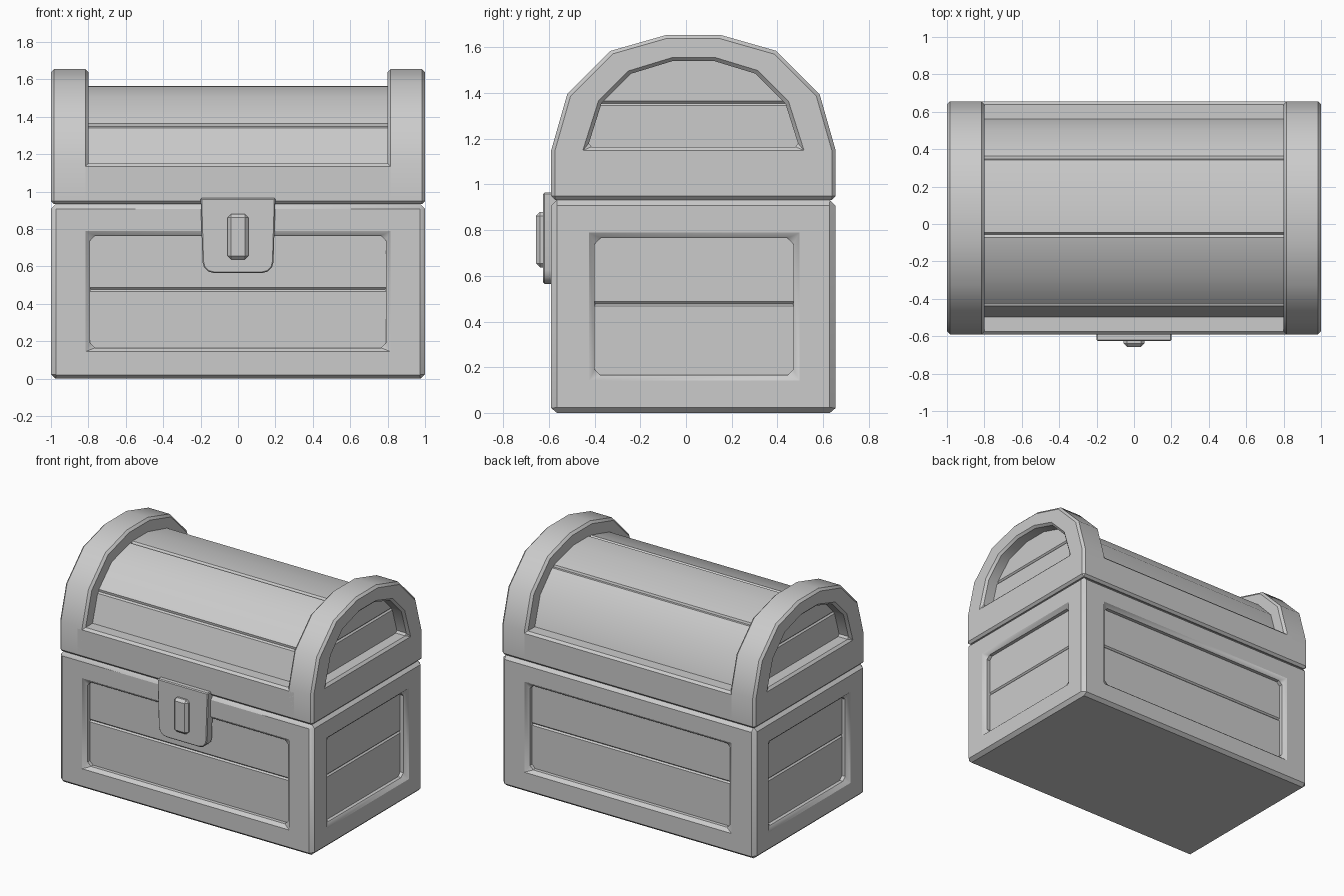
import bpy, bmesh, math

if "Cube" in bpy.data.objects:
    bpy.data.objects.remove(bpy.data.objects["Cube"])


def finish(ob, bevel=0.0, cutters=(), mirror=None, smooth=35):
    """Cut, bevel, mirror and shade an object, then drop its cutters."""
    for c in cutters:
        m = ob.modifiers.new("cut", 'BOOLEAN')
        m.operation, m.solver, m.object = 'DIFFERENCE', 'EXACT', c
    if bevel:
        m = ob.modifiers.new("bevel", 'BEVEL')
        m.width, m.segments = bevel, 1
        m.limit_method, m.angle_limit = 'ANGLE', math.radians(40)
    if mirror is not None:
        m = ob.modifiers.new("mirror", 'MIRROR')
        m.use_axis = [i == 0 for i in range(3)]
        m.use_clip = False
    bpy.ops.object.select_all(action='DESELECT')
    bpy.context.view_layer.objects.active = ob
    ob.select_set(True)
    for m in list(ob.modifiers):
        bpy.ops.object.modifier_apply(modifier=m.name)
    for c in cutters:
        bpy.data.objects.remove(c, do_unlink=True)
    bpy.ops.object.shade_smooth_by_angle(angle=math.radians(smooth))
    return ob


def prism(name, pts, axis, a, b):
    """Extrude a 2D profile along x (points are y,z) or y (points are x,z)."""
    bm = bmesh.new()
    rings = []
    for t in (a, b):
        rings.append([bm.verts.new((t, u, v) if axis == 'x' else (u, t, v)) for u, v in pts])
    bm.faces.new(rings[0])
    bm.faces.new(rings[1])
    n = len(pts)
    for i in range(n):
        j = (i + 1) % n
        bm.faces.new((rings[0][i], rings[0][j], rings[1][j], rings[1][i]))
    bmesh.ops.recalc_face_normals(bm, faces=bm.faces)
    me = bpy.data.meshes.new(name)
    bm.to_mesh(me)
    bm.free()
    ob = bpy.data.objects.new(name, me)
    bpy.context.collection.objects.link(ob)
    return ob


def box(name, x, y, z):
    return prism(name, [(y[0], z[0]), (y[1], z[0]), (y[1], z[1]), (y[0], z[1])], 'x', *x)


FRONT, BACK, SEAM = -0.59, 0.655, 0.933

# base frame with a recess on each of the four sides
cuts = [box("cutter", (-0.79, 0.79), y, (0.165, 0.765))
        for y in ((FRONT - 0.1, FRONT + 0.08), (BACK - 0.08, BACK + 0.1))]
cuts += [box("cutter", x, (-0.40, 0.47), (0.165, 0.765)) for x in ((0.92, 1.1), (-1.1, -0.92))]
finish(box("base_frame", (-1, 1), (FRONT, BACK), (0, SEAM - 0.001)), 0.025, cuts)

# base planks, two per side
for i, z in enumerate(((0.13, 0.477), (0.477, 0.80))):
    finish(box(f"front_plank_{i}", (-0.83, 0.83), (FRONT + 0.05, FRONT + 0.12), z), 0.01)
    finish(box(f"back_plank_{i}", (-0.83, 0.83), (BACK - 0.12, BACK - 0.05), z), 0.01)
    finish(box(f"side_planks_{i}", (0.88, 0.95), (-0.44, 0.51), z), 0.01, mirror=True)

# lid end arches
outer = [(FRONT, SEAM), (FRONT, 1.15), (-0.52, 1.395), (-0.33, 1.585), (-0.085, 1.655),
         (0.15, 1.655), (0.395, 1.585), (0.585, 1.395), (BACK, 1.15), (BACK, SEAM)]
opening = [(-0.43, 1.165), (-0.37, 1.355), (-0.24, 1.485), (-0.06, 1.54),
           (0.125, 1.54), (0.305, 1.485), (0.435, 1.355), (0.495, 1.165)]
cut = prism("cutter", opening, 'x', 0.88, 1.1)
finish(prism("lid_arches", outer, 'x', 0.80, 1.0), 0.016, [cut], mirror=True)

# lid end panels, two planks each
finish(box("lid_end_lower_planks", (0.84, 0.91), (-0.47, 0.53), (1.12, 1.355)), 0.01, mirror=True)
upper = [(-0.42, 1.355), (-0.40, 1.40), (-0.27, 1.52), (-0.06, 1.575),
         (0.125, 1.575), (0.335, 1.52), (0.465, 1.40), (0.485, 1.355)]
finish(prism("lid_end_upper_planks", upper, 'x', 0.84, 0.91), 0.01, mirror=True)

# lid lower rail
finish(box("lid_rail", (-0.87, 0.87), (FRONT, BACK), (SEAM, 1.15)), 0.016)

# curved lid planks
barrel = [(-0.505, 1.12), (-0.435, 1.355), (-0.28, 1.505), (-0.06, 1.565),
          (0.125, 1.565), (0.355, 1.505), (0.50, 1.355), (0.57, 1.12)]
for i, (a, b) in enumerate(((0, 1), (1, 3), (3, 5), (5, 7))):
    finish(prism(f"lid_plank_{i}", barrel[a:b + 1] + [(0.033, 1.1)], 'x', -0.84, 0.84), 0.014)

# latch plate with rounded lower corners, and its knob
plate = [(-0.2, 0.965), (0.2, 0.965), (0.19, 0.635)]
corner = [(0.13 + 0.06 * math.cos(t), 0.625 - 0.06 * math.sin(t))
          for t in (math.radians(d) for d in (0, 30, 60, 90))]
plate = [(-0.2, 0.965), (0.2, 0.965)] + corner + [(-x, z) for x, z in reversed(corner)]
finish(prism("latch_plate", plate, 'y', -0.625, -0.56), 0.006)
finish(box("latch_knob", (-0.055, 0.055), (-0.657, -0.60), (0.637, 0.88)), 0.018)
